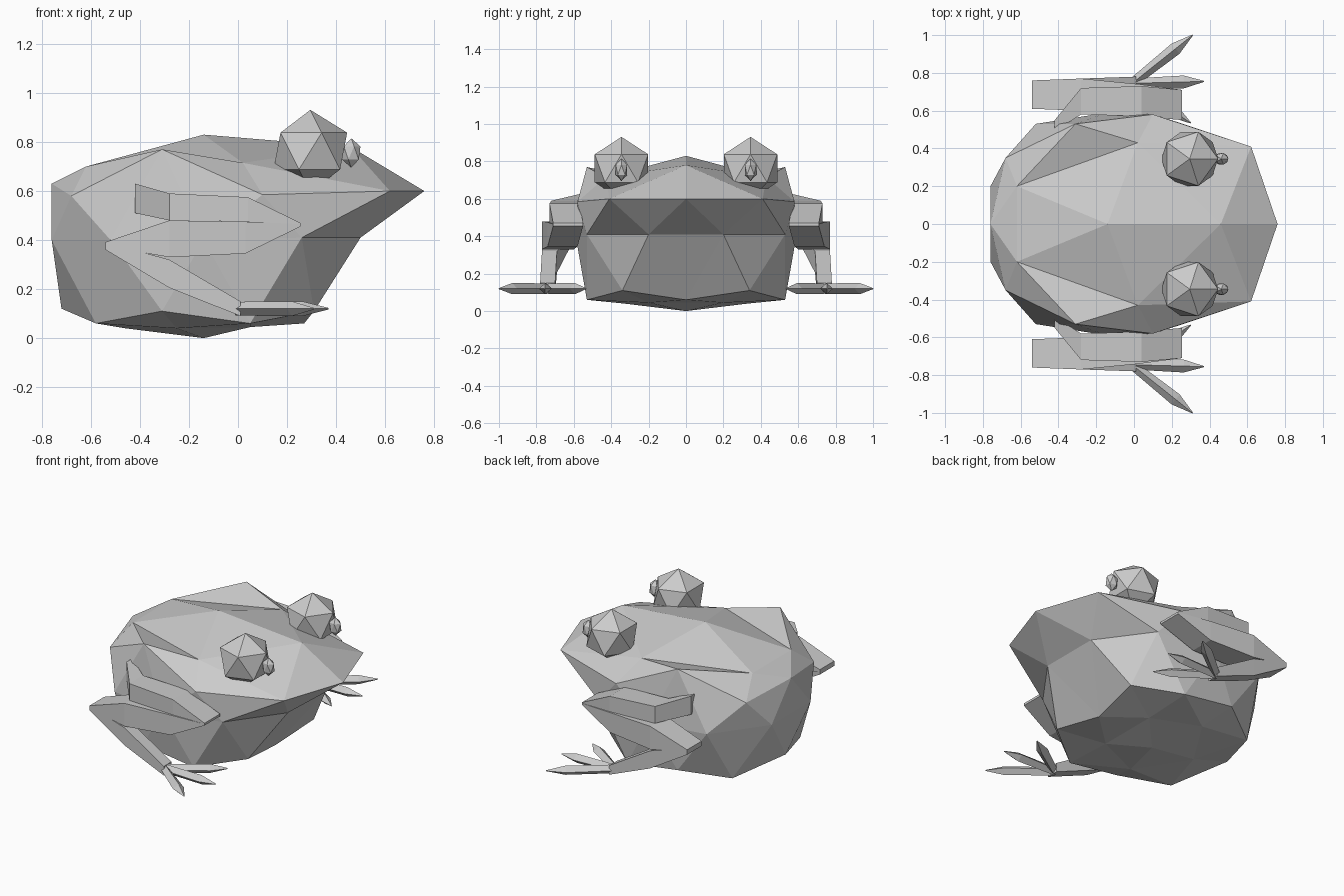
import bpy, bmesh, math
from mathutils import Vector

if "Cube" in bpy.data.objects:
    bpy.data.objects.remove(bpy.data.objects["Cube"])


def finish(bm, name):
    bmesh.ops.recalc_face_normals(bm, faces=bm.faces)
    me = bpy.data.meshes.new(name)
    bm.to_mesh(me)
    bm.free()
    ob = bpy.data.objects.new(name, me)
    bpy.context.collection.objects.link(ob)
    return ob


def loft(bm, rings):
    """Four-sided closed tube through a list of 4-point rings."""
    vs = [[bm.verts.new(p) for p in r] for r in rings]
    for a, b in zip(vs, vs[1:]):
        for i in range(4):
            j = (i + 1) % 4
            bm.faces.new((a[i], a[j], b[j], b[i]))
    bm.faces.new(vs[0])
    bm.faces.new(vs[-1][::-1])


def limb(bm, s, sections):
    """Sections: x, inner y, outer y, low z, high z; s picks the side."""
    loft(bm, [[(x, s * a, lo), (x, s * b, lo), (x, s * b, hi), (x, s * a, hi)]
              for x, a, b, lo, hi in sections])


# Body: icosphere rings reshaped, each ring listed from nose to rump (half)
rings = {
    10: [(-.14, 0, .83)],
    9: [(.46, 0, .78), (.02, .43, .715), (-.62, .20, .70)],
    5: [(.62, .41, .60), (-.31, .53, .77), (-.76, 0, .63)],
    4: [(.76, 0, .60), (.10, .58, .585), (-.68, .35, .58)],
    0: [(.50, .20, .41), (.26, .53, .41), (-.14, .59, .40), (-.52, .53, .40), (-.76, .20, .40)],
    -4: [(.31, .34, .11), (-.31, .53, .11), (-.72, 0, .12)],
    -5: [(.27, 0, .06), (.05, .53, .06), (-.58, .35, .06)],
    -9: [(.05, .20, .045), (-.25, .33, .04), (-.46, 0, .04)],
    -10: [(-.14, 0, 0)],
}
bm = bmesh.new()
bmesh.ops.create_icosphere(bm, subdivisions=2, radius=1)
for key, pts in rings.items():
    level = [v for v in bm.verts if round(v.co.z * 10) == key]
    for side in (1, -1):
        half = [v for v in level if v.co.y * side > 1e-3 or (side == 1 and abs(v.co.y) <= 1e-3)]
        half.sort(key=lambda v: -v.co.x)
        use = pts if side == 1 else [p for p in pts if p[1] > 0]
        level = [v for v in level if v not in half]
        for v, p in zip(half, use):
            v.co = Vector((p[0], p[1] * side, p[2]))
finish(bm, "body")

for s, tag in ((1, "left"), (-1, "right")):
    # Eye ball and pupil
    for name, r, c, sc in (("eye", .168, (.295, .345, .763), (1, 1, 1)),
                           ("pupil", .06, (.462, .345, .755), (.7, .6, 1))):
        bm = bmesh.new()
        bmesh.ops.create_icosphere(bm, subdivisions=1, radius=r)
        for v in bm.verts:
            v.co = Vector((v.co.x * sc[0] + c[0], s * (v.co.y * sc[1] + c[1]), v.co.z * sc[2] + c[2]))
        finish(bm, tag + "_" + name)

    # Folded leg: thigh, calf, shank
    bm = bmesh.new()
    limb(bm, s, [(-.42, .49, .55, .51, .63), (-.28, .58, .72, .48, .59),
                 (.04, .57, .73, .475, .575), (.255, .55, .71, .46, .47)])
    limb(bm, s, [(.255, .55, .71, .455, .465), (.03, .58, .74, .345, .475),
                 (-.28, .60, .77, .33, .48), (-.54, .61, .76, .375, .392)])
    limb(bm, s, [(-.54, .61, .76, .36, .392), (-.28, .69, .77, .205, .32),
                 (.01, .70, .78, .09, .15)])
    finish(bm, tag + "_leg")

    # Three pointed toes
    bm = bmesh.new()
    base = Vector((-.01, .745))
    for tip in ((.31, 1.0), (.37, .755), (.30, .535)):
        d = Vector(tip) - base
        n = Vector((-d.y, d.x)).normalized()
        secs = []
        for t, w, h in ((0, .025, .028), (.72, .034, .03), (1, .003, .003)):
            p = base + d * t
            secs.append([(p.x + n.x * w * k, s * (p.y + n.y * w * k), .12 + h * m)
                         for k, m in ((-1, 0), (0, -1), (1, 0), (0, 1))])
        loft(bm, secs)
    finish(bm, tag + "_foot")
